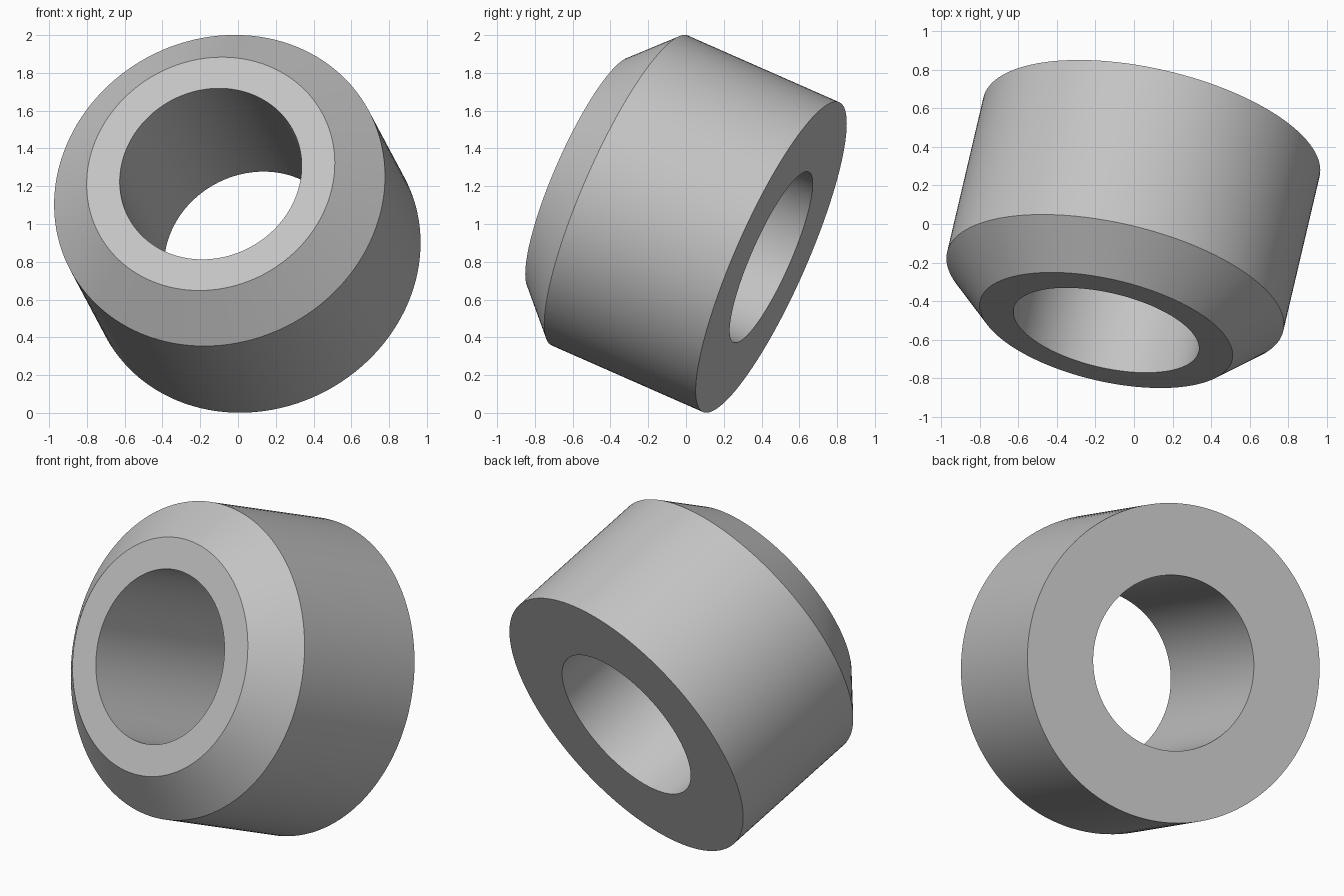
import bpy, bmesh, math
from mathutils import Vector

cube = bpy.data.objects.get("Cube")
if cube:
    bpy.data.objects.remove(cube, do_unlink=True)

SEGMENTS = 128
R = 0.896                 # outer radius
LENGTH = 1.25 * R
CHAMFER = 0.25 * R
BORE = 0.55 * R
AXIS = Vector((0.21, 0.895, -0.394)).normalized()   # front to back
CENTRE = Vector((-0.027, -0.05, 1.045))

# Plain grey material
grey = bpy.data.materials.new("plain_grey")
grey.use_nodes = True
colour = (0.55, 0.55, 0.55, 1)
grey.diffuse_color = colour
grey.node_tree.nodes["Principled BSDF"].inputs["Base Color"].default_value = colour

# Closed section (radius, position along axis), revolved around local z
front, back = -LENGTH / 2, LENGTH / 2
profile = [(BORE, front), (R - CHAMFER, front), (R, front + CHAMFER),
           (R, back), (BORE, back)]

bm = bmesh.new()
rings = []
for i in range(SEGMENTS):
    a = math.tau * i / SEGMENTS
    rings.append([bm.verts.new((r * math.cos(a), r * math.sin(a), z))
                  for r, z in profile])
for i, ring in enumerate(rings):
    following = rings[(i + 1) % SEGMENTS]
    for j in range(len(profile)):
        k = (j + 1) % len(profile)
        bm.faces.new((ring[j], following[j], following[k], ring[k]))
bmesh.ops.recalc_face_normals(bm, faces=bm.faces)

# Chamfered bushing, tilted into place
mesh = bpy.data.meshes.new("chamfered_bushing")
bm.to_mesh(mesh)
bm.free()
mesh.materials.append(grey)
bushing = bpy.data.objects.new("chamfered_bushing", mesh)
bpy.context.collection.objects.link(bushing)
bushing.rotation_euler = AXIS.to_track_quat('Z', 'Y').to_euler()
bushing.location = CENTRE

# Smooth walls, sharp rims
bpy.ops.object.select_all(action='DESELECT')
bushing.select_set(True)
bpy.context.view_layer.objects.active = bushing
bpy.ops.object.shade_smooth_by_angle(angle=math.radians(30))
